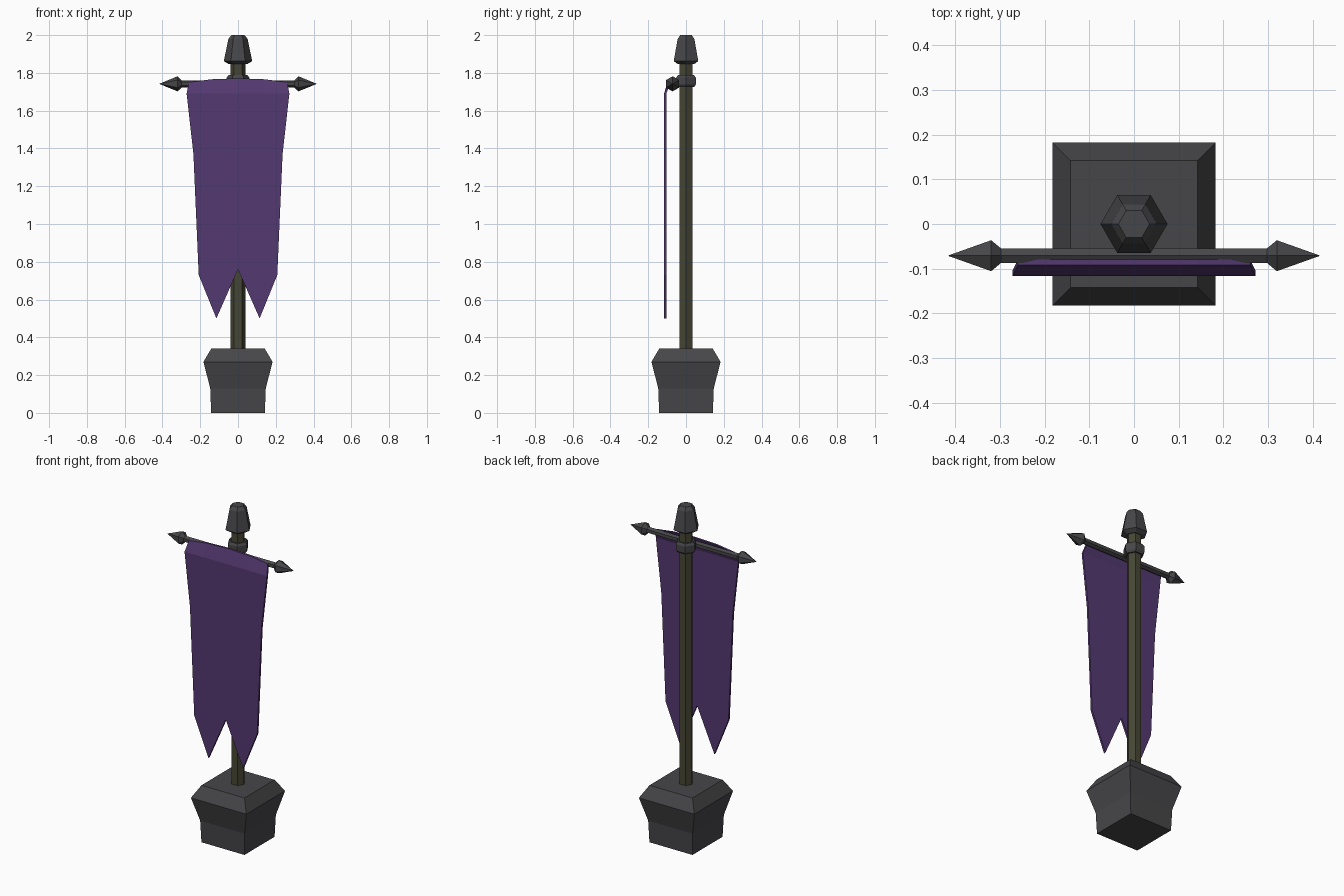
import bpy, bmesh, math
from mathutils import Matrix

if "Cube" in bpy.data.objects:
    bpy.data.objects.remove(bpy.data.objects["Cube"])


def material(name, rgb):
    m = bpy.data.materials.new(name)
    m.diffuse_color = (*rgb, 1)
    m.use_nodes = True
    m.node_tree.nodes["Principled BSDF"].inputs["Base Color"].default_value = m.diffuse_color
    return m


iron = material("dark grey", (0.062, 0.061, 0.066))
wood = material("dark olive", (0.062, 0.062, 0.036))
cloth = material("purple", (0.088, 0.041, 0.165))


def add_object(name, bm, mat):
    bmesh.ops.recalc_face_normals(bm, faces=bm.faces)
    mesh = bpy.data.meshes.new(name)
    bm.to_mesh(mesh)
    bm.free()
    mesh.materials.append(mat)
    ob = bpy.data.objects.new(name, mesh)
    bpy.context.collection.objects.link(ob)
    return ob


def turned(name, profile, sides, mat, phase=0.0, matrix=Matrix()):
    """Closed faceted solid from (radius, height) rings around z."""
    bm = bmesh.new()
    rings = []
    for r, z in profile:
        rings.append([bm.verts.new((r * math.cos(phase + math.tau * i / sides),
                                    r * math.sin(phase + math.tau * i / sides), z))
                      for i in range(sides)])
    for a, b in zip(rings, rings[1:]):
        for i in range(sides):
            j = (i + 1) % sides
            bm.faces.new((a[i], a[j], b[j], b[i]))
    bm.faces.new(rings[0][::-1])
    bm.faces.new(rings[-1])
    bm.transform(matrix)
    return add_object(name, bm, mat)


# square foot block
q = math.sqrt(2)
turned("foot_block", [(0.142 * q, 0), (0.147 * q, 0.13), (0.183 * q, 0.27), (0.142 * q, 0.34)],
       4, iron, math.pi / 4)

# pole, collar and top cap
turned("pole", [(0.04, 0.33), (0.04, 1.87)], 6, wood)
turned("collar", [(0.05, 1.725), (0.06, 1.738), (0.06, 1.775), (0.05, 1.788)], 6, iron)
turned("top_cap", [(0.05, 1.847), (0.075, 1.862), (0.051, 1.98), (0.035, 2.0)], 6, iron)

# crossbar with pointed ends
for_bar = Matrix.Translation((0, -0.071, 1.742)) @ Matrix.Rotation(math.pi / 2, 4, 'Y')
turned("crossbar", [(0.019, -0.305), (0.019, 0.305)], 6, iron, 0, for_bar)
for side, label in ((-1, "left"), (1, "right")):
    turned(label + "_spike", [(0.019, side * 0.298), (0.04, side * 0.32), (0.001, side * 0.415)],
           6, iron, 0, for_bar)

# hanging banner: rows of (z, half width, y), forked hem, arched top
rows = [(1.75, 0.26, -0.092), (1.69, 0.272, -0.116), (1.37, 0.236, -0.116), (0.73, 0.208, -0.116)]
cols = (-1, -0.55, 0, 0.55, 1)
arch = (0, 0.016, 0.021, 0.016, 0)
hem = (0, -0.23, 0.03, -0.23, 0)
bm = bmesh.new()
grid = []
for k, (z, w, y) in enumerate(rows):
    shift = {0: arch, 3: hem}.get(k, (0,) * 5)
    grid.append([bm.verts.new((c * w, y, z + s)) for c, s in zip(cols, shift)])
for a, b in zip(grid, grid[1:]):
    for i in range(4):
        bm.faces.new((b[i], b[i + 1], a[i + 1], a[i]))
# give the cloth thickness towards the pole
skin = bm.faces[:]
back = bmesh.ops.extrude_face_region(bm, geom=skin, use_keep_orig=True)
bmesh.ops.translate(bm, vec=(0, 0.012, 0),
                    verts=[g for g in back["geom"] if isinstance(g, bmesh.types.BMVert)])
add_object("banner", bm, cloth)
